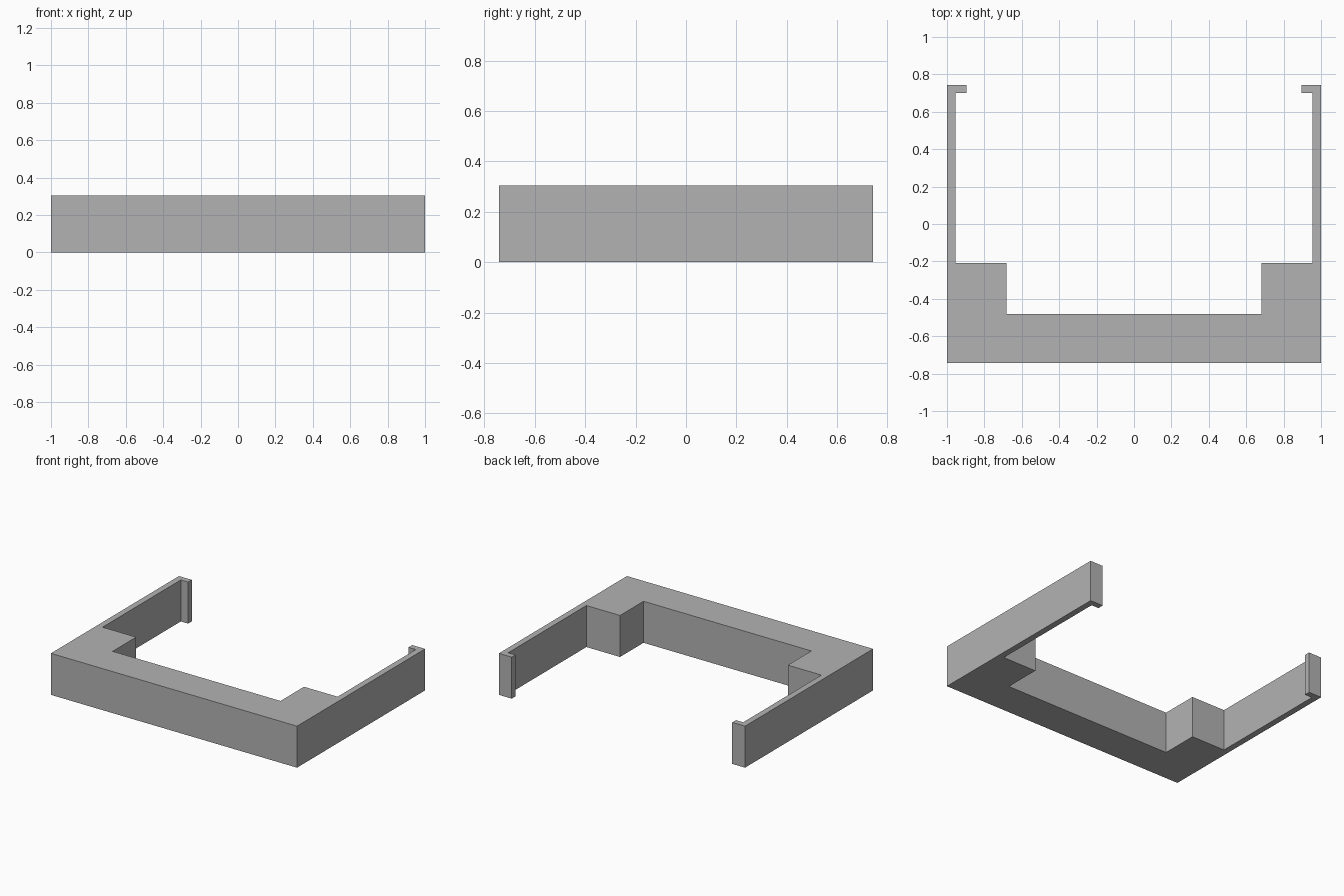
import bpy
import bmesh

cube = bpy.data.objects.get("Cube")
if cube:
    bpy.data.objects.remove(cube, do_unlink=True)

HEIGHT = 0.305

# Plain grey finish
GREY = (0.45, 0.45, 0.45, 1.0)
grey = bpy.data.materials.new("plain grey")
grey.use_nodes = True
grey.diffuse_color = GREY
grey.node_tree.nodes["Principled BSDF"].inputs["Base Color"].default_value = GREY

# Left half of the plan: front bar, corner block, thin side arm, hooked end
half = [(1, -0.743), (1, 0.743), (0.896, 0.743), (0.896, 0.70), (0.955, 0.70),
        (0.955, -0.208), (0.682, -0.208), (0.682, -0.481)]
outline = half + [(-x, y) for x, y in reversed(half)]

# Extrude the mirrored plan into one solid bracket
bm = bmesh.new()
base = bm.faces.new([bm.verts.new((x, y, 0)) for x, y in outline])
top = bmesh.ops.extrude_face_region(bm, geom=[base], use_keep_orig=True)
bmesh.ops.translate(bm, vec=(0, 0, HEIGHT),
                    verts=[v for v in top["geom"] if isinstance(v, bmesh.types.BMVert)])
bmesh.ops.recalc_face_normals(bm, faces=bm.faces)

mesh = bpy.data.meshes.new("bracket_frame")
bm.to_mesh(mesh)
bm.free()
mesh.materials.append(grey)
bpy.context.collection.objects.link(bpy.data.objects.new("bracket_frame", mesh))
